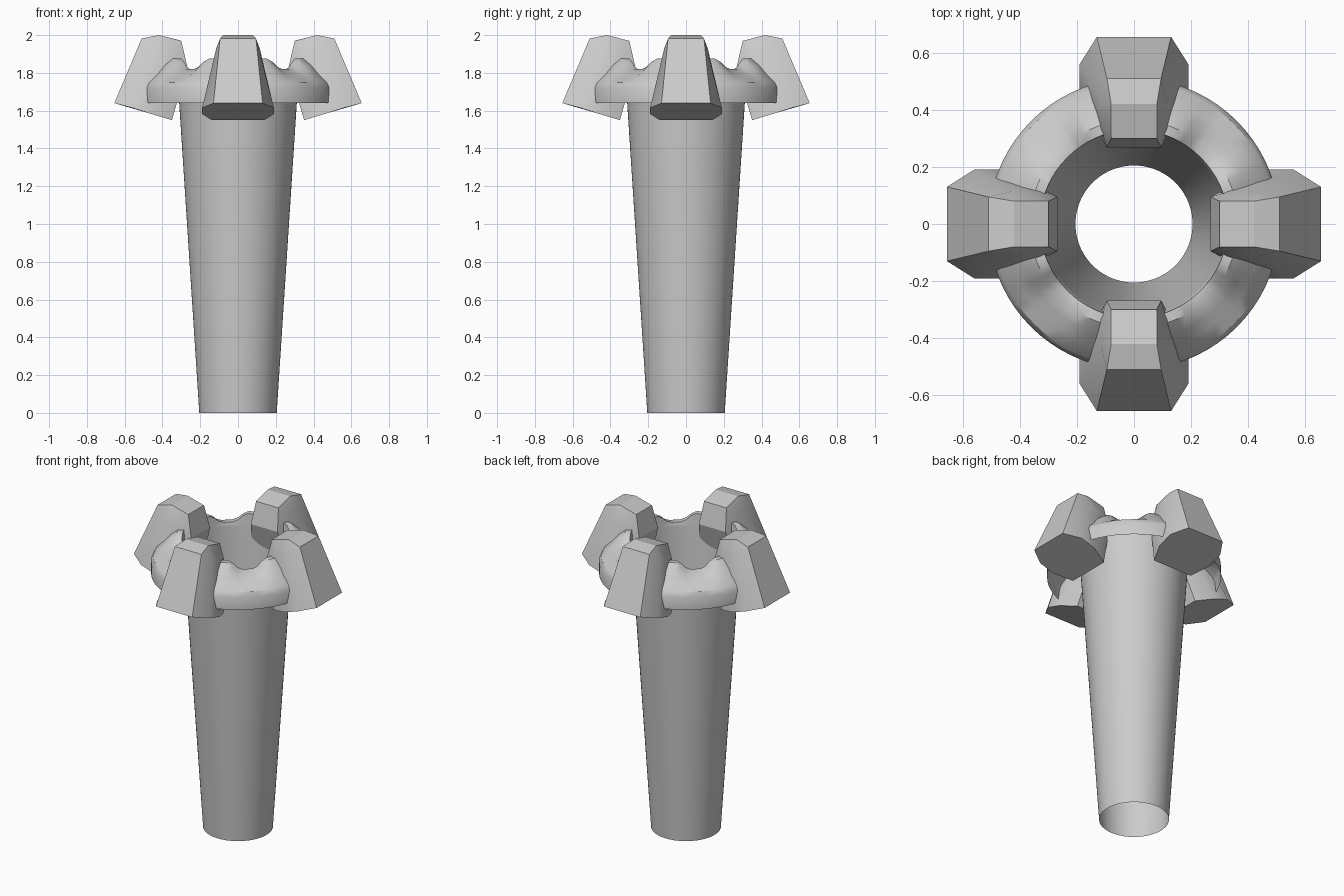
import bpy
from math import sin, cos, pi, radians, degrees

if "Cube" in bpy.data.objects:
    bpy.data.objects.remove(bpy.data.objects["Cube"])


def make(name, verts, faces, smooth=None):
    me = bpy.data.meshes.new(name)
    me.from_pydata(verts, [], faces)
    me.update()
    ob = bpy.data.objects.new(name, me)
    bpy.context.collection.objects.link(ob)
    bpy.ops.object.select_all(action='DESELECT')
    ob.select_set(True)
    bpy.context.view_layer.objects.active = ob
    bpy.ops.object.mode_set(mode='EDIT')
    bpy.ops.mesh.select_all(action='SELECT')
    bpy.ops.mesh.normals_make_consistent(inside=False)
    bpy.ops.object.mode_set(mode='OBJECT')
    if smooth:
        bpy.ops.object.shade_smooth_by_angle(angle=radians(smooth))
    return ob


def revolve(name, profile, n, smooth):
    """Open surface of revolution; profile(angle) returns (radius, z) points."""
    rings = [profile(2 * pi * i / n) for i in range(n)]
    k = len(rings[0])
    verts = [(r * cos(2 * pi * i / n), r * sin(2 * pi * i / n), z)
             for i in range(n) for r, z in rings[i]]
    faces = [(i * k + j, (i + 1) % n * k + j, (i + 1) % n * k + j + 1, i * k + j + 1)
             for i in range(n) for j in range(k - 1)]
    return make(name, verts, faces, smooth)


# tapered hollow shaft
revolve("shaft", lambda a: [(0.205, 0), (0.312, 1.65), (0.323, 1.80)], 72, 30)


# flared collar whose rim dips between the pods
def collar_profile(a):
    d = abs(degrees(a) % 90 - 45)
    lift = 0.055 * min(max((d - 8) / 10, 0), 1)
    return [(0.51, 1.64), (0.51, 1.72), (0.495, 1.75), (0.45, 1.775 + lift * 0.3),
            (0.41, 1.795 + lift * 0.8), (0.365, 1.82 + lift),
            (0.33, 1.82 + lift), (0.323, 1.79)]


revolve("collar", collar_profile, 72, 30)

# four faceted pods: half sections (radius, half width, z) lofted downward
TOP = [(0.42, 0.08, 2.0), (0.41, 0.08, 1.998), (0.31, 0.08, 1.972), (0.30, 0.08, 1.97)]
UPPER = [(0.51, 0.095, 1.982), (0.425, 0.115, 1.93), (0.335, 0.115, 1.88), (0.268, 0.095, 1.83)]
LOWER = [(0.655, 0.13, 1.64), (0.56, 0.19, 1.615), (0.46, 0.19, 1.583), (0.35, 0.14, 1.55)]


def loop(half):
    return half + [(r, -w, z) for r, w, z in reversed(half)]


def pod(i):
    a = i * pi / 2
    pts = loop(TOP) + loop(UPPER) + loop(LOWER)
    verts = [(r * cos(a) - w * sin(a), r * sin(a) + w * cos(a), z) for r, w, z in pts]
    faces = [(b + j, b + (j + 1) % 8, b + 8 + (j + 1) % 8, b + 8 + j)
             for b in (0, 8) for j in range(8)]
    faces += [tuple(range(8)), tuple(range(16, 24))]
    make("pod_%d" % (i + 1), verts, faces, 25)


for i in range(4):
    pod(i)
